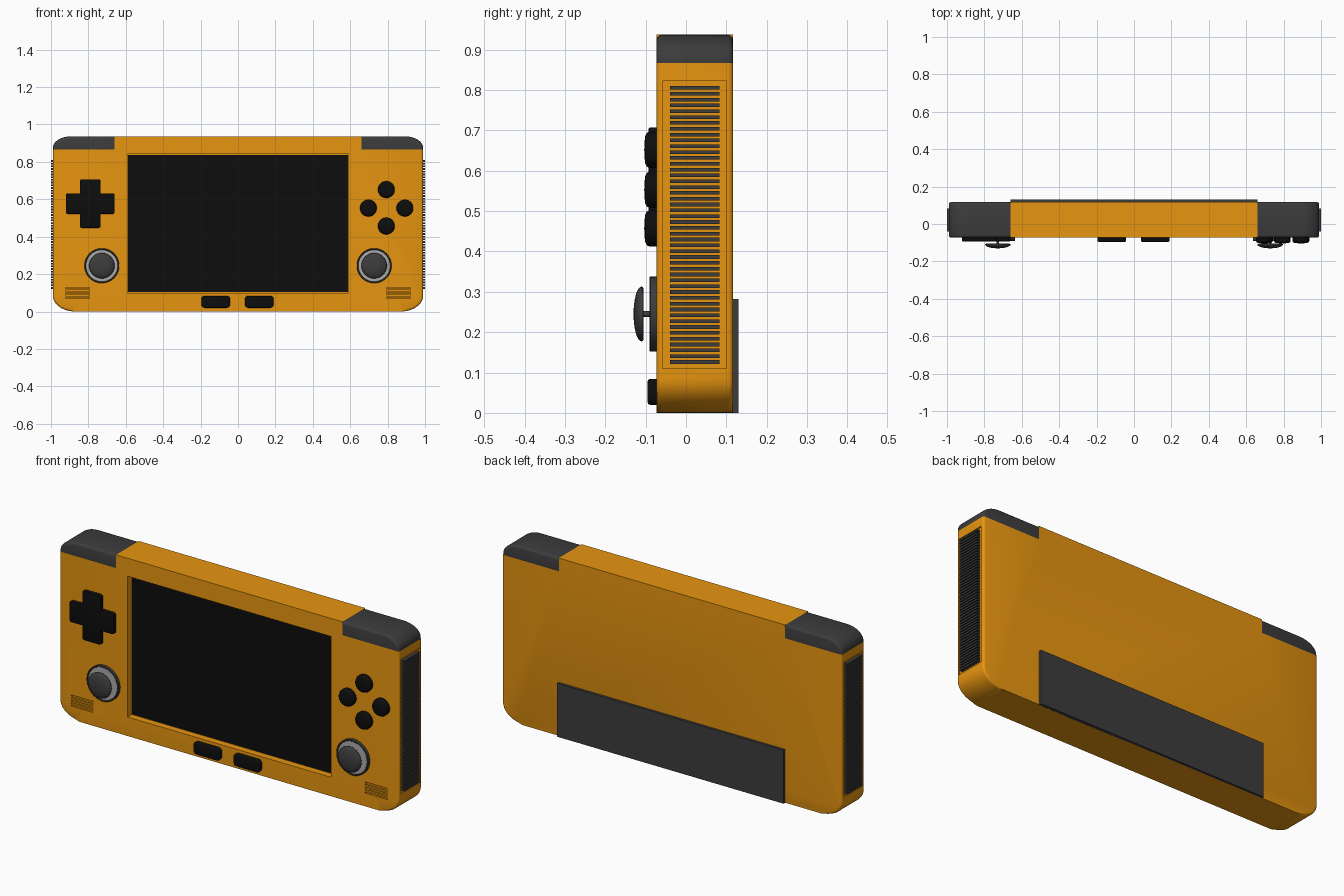
import bpy, bmesh, math

if "Cube" in bpy.data.objects:
    bpy.data.objects.remove(bpy.data.objects["Cube"])


def material(name, rgb):
    m = bpy.data.materials.new(name)
    m.diffuse_color = (*rgb, 1)
    m.use_nodes = True
    m.node_tree.nodes["Principled BSDF"].inputs["Base Color"].default_value = m.diffuse_color
    return m


ORANGE = material("orange", (0.8, 0.3, 0.005))
DARK = material("dark_grey", (0.045, 0.045, 0.045))
BLACK = material("black", (0.004, 0.004, 0.004))
SILVER = material("silver", (0.4, 0.4, 0.4))


def finish(bm, name, mat, mirror=False, angle=35):
    bmesh.ops.recalc_face_normals(bm, faces=bm.faces)
    me = bpy.data.meshes.new(name)
    bm.to_mesh(me)
    bm.free()
    ob = bpy.data.objects.new(name, me)
    bpy.context.collection.objects.link(ob)
    if mat:
        me.materials.append(mat)
    if mirror:
        ob.modifiers.new("mirror", "MIRROR")
    smooth(ob, angle)
    return ob


def smooth(ob, angle=35):
    bpy.ops.object.select_all(action='DESELECT')
    ob.select_set(True)
    bpy.context.view_layer.objects.active = ob
    bpy.ops.object.shade_smooth_by_angle(angle=math.radians(angle))


def arc(cx, cz, rx, rz, a0, a1, n=10):
    return [(cx + rx * math.cos(math.radians(a0 + (a1 - a0) * i / n)),
             cz + rz * math.sin(math.radians(a0 + (a1 - a0) * i / n))) for i in range(n + 1)]


def rounded_rect(cx, cz, hx, hz, r):
    pts = []
    for k, (sx, sz) in enumerate([(1, 1), (-1, 1), (-1, -1), (1, -1)]):
        pts += arc(cx + sx * (hx - r), cz + sz * (hz - r), r, r, 90 * k, 90 * k + 90, 5)
    return pts


def prism(pts, y0, y1, bevel=0, pick=lambda c: True, segs=3):
    """Extrude an x-z outline along y and round the chosen rim edges."""
    bm = bmesh.new()
    f = bm.faces.new([bm.verts.new((x, y0, z)) for x, z in pts])
    top = bmesh.ops.extrude_face_region(bm, geom=[f])["geom"]
    for v in top:
        if isinstance(v, bmesh.types.BMVert):
            v.co.y = y1
    if bevel:
        rim = [e for e in bm.edges if abs(e.verts[0].co.y - e.verts[1].co.y) < 1e-6
               and pick((e.verts[0].co + e.verts[1].co) / 2)]
        bmesh.ops.bevel(bm, geom=rim, offset=bevel, segments=segs, profile=0.5, affect='EDGES')
    return bm


def add_box(bm, x0, x1, y0, y1, z0, z1):
    vs = bmesh.ops.create_cube(bm, size=1)["verts"]
    for v in vs:
        v.co = ((x0 + x1) / 2 + v.co.x * (x1 - x0), (y0 + y1) / 2 + v.co.y * (y1 - y0),
                (z0 + z1) / 2 + v.co.z * (z1 - z0))


def lathe(profile, cx, cz, n=40):
    """Turn (radius, y) points round a y axis."""
    bm = bmesh.new()
    rings = [[bm.verts.new((cx + r * math.cos(2 * math.pi * i / n), y,
                            cz + r * math.sin(2 * math.pi * i / n))) for i in range(n)]
             for r, y in profile]
    for a, b in zip(rings, rings[1:]):
        for i in range(n):
            bm.faces.new((a[i], a[(i + 1) % n], b[(i + 1) % n], b[i]))
    bmesh.ops.remove_doubles(bm, verts=bm.verts, dist=1e-5)
    return bm


FRONT, BACK, TOP, CAP_Z, CAP_X = -0.073, 0.117, 0.937, 0.867, 0.66

# body shell, notched at both upper corners
half = arc(0.87, 0.085, 0.12, 0.085, -90, 0) + [(0.99, CAP_Z), (CAP_X, CAP_Z), (CAP_X, TOP)]
outline = half + [(-x, z) for x, z in reversed(half)]
body = finish(prism(outline, FRONT, BACK, 0.012,
                    lambda c: 0.001 < c.z < CAP_Z - 0.01 and abs(c.x) > 0.8), "body_shell", ORANGE)

# cutter for screen recess, side vent recesses and speaker slots
bm = bmesh.new()
add_box(bm, -0.592, 0.592, -0.2, FRONT + 0.035, 0.10, 0.842)
for s in (-1, 1):
    x0, x1 = sorted((s * 0.982, s * 1.1))
    add_box(bm, x0, x1, -0.058, 0.1, 0.11, 0.822)
    x0, x1 = sorted((s * 0.793, s * 0.922))
    for i in range(5):
        z = 0.072 + i * 0.0135
        add_box(bm, x0, x1, -0.2, FRONT + 0.015, z - 0.003, z + 0.003)
cutter = finish(bm, "recess_cutter", None)
cutter.hide_render = True
mod = body.modifiers.new("recesses", "BOOLEAN")
mod.object, mod.operation, mod.solver = cutter, 'DIFFERENCE', 'EXACT'
smooth(body)
bpy.ops.object.modifier_apply(modifier=mod.name)
bpy.data.objects.remove(cutter)
smooth(body)

# shoulder buttons filling the notches
cap = [(CAP_X, CAP_Z), (0.99, CAP_Z)] + arc(0.89, 0.875, 0.1, TOP - 0.875, 0, 90) + [(CAP_X, TOP)]
finish(prism(cap, FRONT, BACK, 0.014,
             lambda c: c.z > CAP_Z + 0.001 and c.x > CAP_X + 0.001), "shoulder_buttons", DARK, True)

# screen
bm = bmesh.new()
add_box(bm, -0.587, 0.587, FRONT + 0.03, FRONT + 0.045, 0.104, 0.838)
finish(bm, "screen", BLACK)

# back panel
bm = bmesh.new()
add_box(bm, -CAP_X, CAP_X, BACK - 0.005, 0.13, 0, 0.282)
finish(bm, "back_panel", DARK)

# side vent slats
bm = bmesh.new()
for i in range(48):
    z = 0.126 + i * 0.01445
    add_box(bm, 0.97, 1.0, -0.04, 0.083, z - 0.0045, z + 0.0045)
finish(bm, "side_vent_slats", DARK, True)

# direction pad: plus outline with rounded arm ends
arm = []
for k in range(4):
    c, s = [(1, 0), (0, 1), (-1, 0), (0, -1)][k]
    tip = [(0.055, -0.055)] + arc(0.118, -0.043, 0.012, 0.012, -90, 0, 4) + arc(0.118, 0.043, 0.012, 0.012, 0, 90, 4)
    arm += [(-0.79 + c * x - s * z, 0.577 + s * x + c * z) for x, z in tip]
finish(prism(arm, FRONT + 0.003, -0.093, 0.004, lambda c: c.y < -0.08, 2), "direction_pad", BLACK)

# round action buttons
for i, (x, z) in enumerate([(0.793, 0.652), (0.697, 0.553), (0.892, 0.553), (0.793, 0.457)]):
    prof = [(0, FRONT + 0.005), (0.045, FRONT + 0.005), (0.045, -0.09), (0.042, -0.097),
            (0.034, -0.101), (0.018, -0.103), (0, -0.1035)]
    finish(lathe(prof, x, z), f"action_button_{i + 1}", BLACK, angle=50)

# menu buttons under the screen
for name, x in (("left_menu_button", -0.119), ("right_menu_button", 0.114)):
    finish(prism(rounded_rect(x, 0.052, 0.077, 0.032, 0.018), FRONT + 0.005, -0.095, 0.006,
                 lambda c: c.y < -0.08), name, BLACK)

# thumb sticks: rim, inner dish, stem and domed cap
SX, SZ = 0.728, 0.245
finish(lathe([(0.08, FRONT + 0.004), (0.093, FRONT + 0.004), (0.093, -0.088), (0.091, -0.09),
              (0.087, -0.09), (0.085, -0.088), (0.08, FRONT + 0.004)], SX, SZ), "stick_rims", DARK, True)
finish(lathe([(0, FRONT + 0.003), (0.0865, FRONT + 0.003), (0.0865, -0.087), (0, -0.087)], SX, SZ),
       "stick_dishes", SILVER, True)
finish(lathe([(0, -0.08), (0.007, -0.08), (0.007, -0.11), (0, -0.11)], SX, SZ, 16),
       "stick_stems", DARK, True)
dome = [(0, -0.105), (0.062, -0.105), (0.067, -0.107), (0.068, -0.11)]
dome += [(0.068 * math.cos(a), -0.11 - 0.02 * math.sin(a))
         for a in (math.pi / 2 * i / 8 for i in range(1, 8))] + [(0, -0.13)]
finish(lathe(dome, SX, SZ), "stick_caps", DARK, True, 50)
